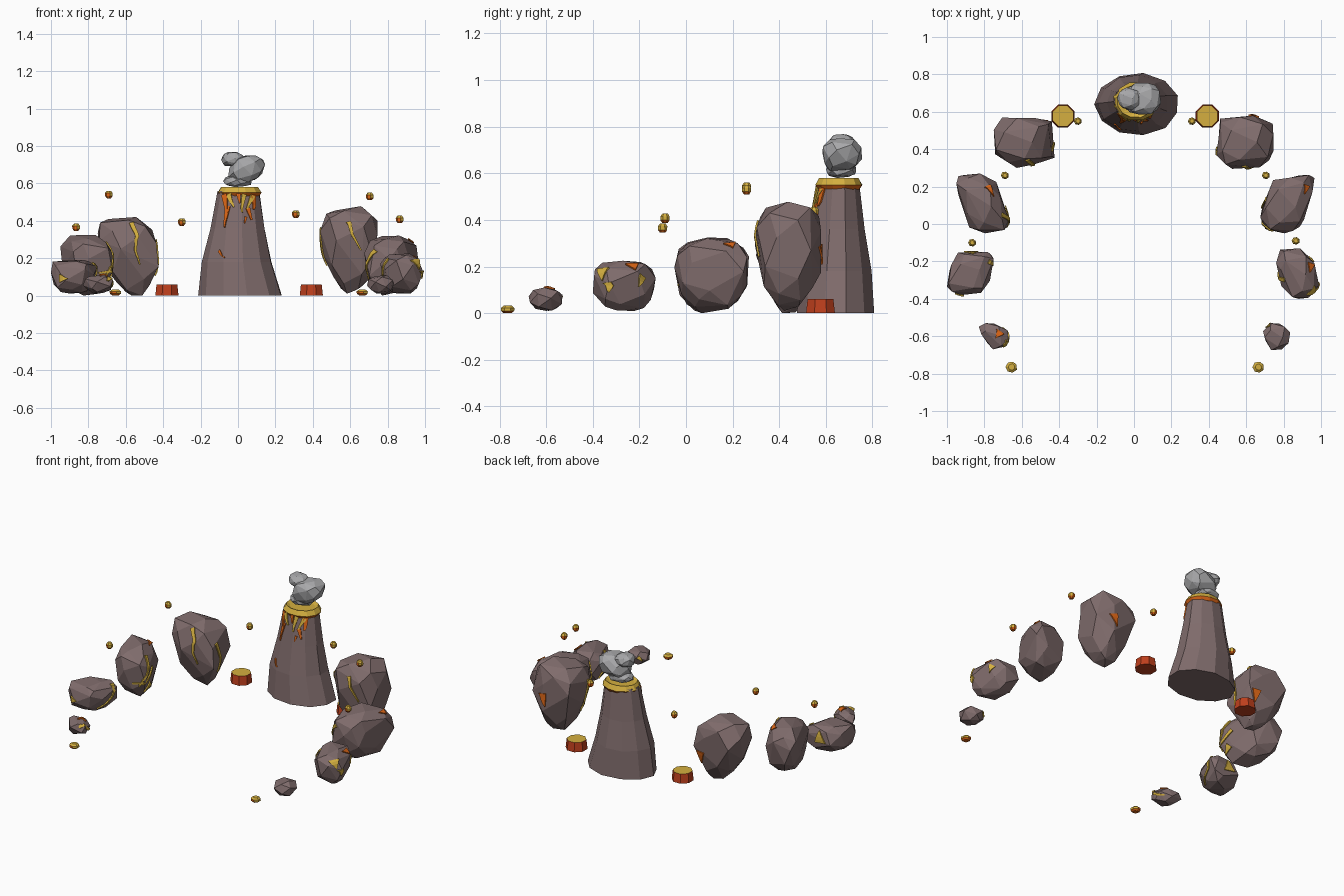
import bpy, bmesh, math, random
from mathutils import Vector
from mathutils.bvhtree import BVHTree

if "Cube" in bpy.data.objects:
    bpy.data.objects.remove(bpy.data.objects["Cube"])


def material(name, rgb):
    m = bpy.data.materials.new(name)
    m.use_nodes = True
    m.diffuse_color = (*rgb, 1)
    bsdf = m.node_tree.nodes["Principled BSDF"]
    bsdf.inputs["Base Color"].default_value = (*rgb, 1)
    bsdf.inputs["Roughness"].default_value = 0.9
    return m


ROCK = material("brown rock", (0.215, 0.15, 0.15))
GOLD = material("golden lava", (0.66, 0.43, 0.05))
ORANGE = material("orange lava", (0.70, 0.13, 0.008))
RED = material("red crust", (0.52, 0.05, 0.012))
SMOKE = material("grey smoke", (0.39, 0.39, 0.40))


def finish(name, bm, *mats):
    bmesh.ops.recalc_face_normals(bm, faces=bm.faces)
    mesh = bpy.data.meshes.new(name)
    bm.to_mesh(mesh)
    bm.free()
    for m in mats:
        mesh.materials.append(m)
    ob = bpy.data.objects.new(name, mesh)
    bpy.context.collection.objects.link(ob)
    return ob


def boulder(name, lo, hi, seed, taper=0.3, lean=0.0, shear=0.0, count=34, power=0.65, mat=ROCK):
    """Faceted convex stone fitted to a box."""
    rng = random.Random(seed)
    pts = []
    for i in range(count):
        z = 1 - 2 * (i + 0.5) / count
        a = i * 2.4 + rng.uniform(-0.25, 0.25)
        r = math.sqrt(1 - z * z)
        p = Vector((r * math.cos(a), r * math.sin(a), z))
        p = Vector([math.copysign(abs(c) ** power, c) for c in p]) * rng.uniform(0.93, 1.05)
        p.xy *= 1 - taper * max(0, -0.1 - p.z)
        p.x += shear * p.y - lean * p.z
        pts.append(p)
    low = [min(p[k] for p in pts) for k in range(3)]
    high = [max(p[k] for p in pts) for k in range(3)]
    bm = bmesh.new()
    for p in pts:
        bm.verts.new([lo[k] + (hi[k] - lo[k]) * (p[k] - low[k]) / (high[k] - low[k]) for k in range(3)])
    bmesh.ops.convex_hull(bm, input=bm.verts)
    loose = [v for v in bm.verts if not v.link_faces]
    bmesh.ops.delete(bm, geom=loose, context="VERTS")
    bmesh.ops.dissolve_limit(bm, angle_limit=0.15, verts=bm.verts, edges=bm.edges)
    return finish(name, bm, mat)


def streak(name, target, path, width, mat, taper=0.7):
    """Thin tapering strip laid over the target's surface."""
    tree = BVHTree.FromPolygons([v.co for v in target.data.vertices],
                                [p.vertices[:] for p in target.data.polygons])
    path = [Vector(p) for p in path]
    samples = [a.lerp(b, t / 4) for a, b in zip(path, path[1:]) for t in range(4)] + [path[-1]]
    bm = bmesh.new()
    rows = []
    for i, s in enumerate(samples):
        co, n, _, _ = tree.find_nearest(s)
        along = samples[min(i + 1, len(samples) - 1)] - samples[max(i - 1, 0)]
        side = along.cross(n).normalized()
        w = width * (1 - taper * i / (len(samples) - 1)) / 2
        row = []
        for sign in (-1, 1):
            c, m, _, _ = tree.find_nearest(co + side * w * sign)
            row.append(bm.verts.new(c + m * 0.005))
        rows.append(row)
    for a, b in zip(rows, rows[1:]):
        bm.faces.new((a[0], a[1], b[1], b[0]))
    ob = finish(name, bm, mat)
    mod = ob.modifiers.new("thickness", "SOLIDIFY")
    mod.thickness, mod.offset = 0.007, 0
    return ob


def rings(name, profile, sides, mats, rule, jitter=0.0):
    """Capped loft of elliptical rings (cx, cy, z, rx, ry); rule picks the slot per face."""
    rng = random.Random(sides)
    bm = bmesh.new()
    loops = []
    for cx, cy, z, rx, ry in profile:
        loop = []
        for i in range(sides):
            a = math.tau * (i + 0.5) / sides
            k = 1 + rng.uniform(-jitter, jitter)
            loop.append(bm.verts.new((cx + rx * k * math.cos(a), cy + ry * k * math.sin(a), z)))
        loops.append(loop)
    for a, b in zip(loops, loops[1:]):
        for i in range(sides):
            j = (i + 1) % sides
            bm.faces.new((a[i], a[j], b[j], b[i]))
    bm.faces.new(loops[0][::-1])
    bm.faces.new(loops[-1])
    bmesh.ops.recalc_face_normals(bm, faces=bm.faces)
    for f in bm.faces:
        f.material_index = rule(f)
    return finish(name, bm, *mats)


def top_is_second(f):
    return 1 if f.normal.z > 0.35 else 0


def upper_is_second(f):
    return 1 if f.normal.z + 0.4 * f.normal.x > 0.2 else 0


# Volcano cone with lava lip and pool
cone = rings("volcano_cone", [(0.016, 0.64, 0, 0.228, 0.165), (0, 0.645, 0.18, 0.188, 0.15),
                              (0, 0.65, 0.36, 0.147, 0.12), (0.005, 0.655, 0.56, 0.112, 0.09)],
             11, [ROCK], lambda f: 0, 0.03)
rings("lava_lip", [(0.01, 0.655, 0.53, 0.106, 0.09), (0.01, 0.655, 0.55, 0.122, 0.104),
                   (0.01, 0.655, 0.58, 0.102, 0.088), (0.01, 0.655, 0.57, 0.08, 0.07)],
      12, [ORANGE, GOLD], top_is_second, 0.02)

# Lava running down the front of the cone
drips = [((-0.095, 0.55), (-0.08, 0.45), 0.035, ORANGE), ((-0.06, 0.55), (-0.025, 0.48), 0.03, GOLD),
         ((-0.06, 0.48), (-0.09, 0.37), 0.028, ORANGE), ((0, 0.55), (0.005, 0.5), 0.025, ORANGE),
         ((0.04, 0.55), (0.025, 0.45), 0.025, GOLD), ((0.04, 0.42), (0.042, 0.39), 0.015, ORANGE),
         ((0.12, 0.55), (0.1, 0.47), 0.04, ORANGE), ((0.09, 0.54), (0.06, 0.47), 0.028, GOLD),
         ((0.055, 0.47), (0.085, 0.41), 0.025, ORANGE), ((-0.09, 0.235), (-0.07, 0.2), 0.015, ORANGE)]
for i, (a, b, w, m) in enumerate(drips):
    streak(f"lava_drip_{i + 1}", cone, [(a[0], 0.55, a[1]), (b[0], 0.52, b[1])], w, m)

# Smoke puffs
for name, lo, hi, seed, lean in (("low", (-0.08, 0.6, 0.58), (0.075, 0.73, 0.645), 3, 0),
                                 ("middle", (-0.05, 0.585, 0.605), (0.145, 0.755, 0.75), 4, -0.2),
                                 ("top", (-0.09, 0.61, 0.69), (0.03, 0.73, 0.768), 5, 0)):
    boulder(f"smoke_{name}", lo, hi, seed, 0, lean, power=0.8, mat=SMOKE)

# Lava stumps beside the cone
for side, x in (("right", -0.38), ("left", 0.392)):
    rings(f"{side}_lava_stump", [(x, 0.577, 0, 0.067, 0.067), (x, 0.577, 0.06, 0.06, 0.06)],
          8, [RED, GOLD], top_is_second)

# Ring of boulders
tall_r = boulder("right_tall_boulder", (-0.75, 0.3, 0), (-0.425, 0.57, 0.42), 11, 0.75, 0.2)
tall_l = boulder("left_tall_boulder", (0.44, 0.295, 0.01), (0.745, 0.58, 0.478), 12, 0.6, 0.05)
wide_r = boulder("right_wide_boulder", (-0.95, -0.05, 0), (-0.67, 0.27, 0.325), 13, 0.25, 0.05, -0.35)
wide_l = boulder("left_wide_boulder", (0.675, -0.05, 0), (0.965, 0.262, 0.32), 14, 0.25, 0, 0.35)
low_r = boulder("right_low_boulder", (-1, -0.38, 0.01), (-0.75, -0.15, 0.19), 15, 0.3, 0, 0.25, 28)
low_l = boulder("left_low_boulder", (0.76, -0.4, 0.01), (0.99, -0.13, 0.225), 16, 0.3, 0, -0.25, 28)
small_r = boulder("right_small_boulder", (-0.83, -0.67, 0.01), (-0.67, -0.53, 0.11), 17, 0.3, 0, -0.3, 18, 0.8)
small_l = boulder("left_small_boulder", (0.69, -0.675, 0.01), (0.835, -0.53, 0.11), 18, 0.3, 0, 0, 18, 0.8)

# Glowing cracks
cracks = [(tall_r, [(-0.56, 0.3, 0.41), (-0.54, 0.3, 0.32), (-0.545, 0.3, 0.24), (-0.52, 0.3, 0.16)]),
          (tall_r, [(-0.43, 0.4, 0.3), (-0.42, 0.43, 0.2), (-0.43, 0.42, 0.1)]),
          (tall_l, [(0.59, 0.28, 0.41), (0.61, 0.28, 0.33), (0.66, 0.3, 0.24)]),
          (tall_l, [(0.45, 0.38, 0.36), (0.43, 0.4, 0.24), (0.46, 0.42, 0.15)]),
          (wide_r, [(-0.7, 0.05, 0.29), (-0.67, 0.02, 0.2), (-0.7, -0.03, 0.1)]),
          (wide_r, [(-0.66, 0.1, 0.2), (-0.68, 0, 0.13), (-0.74, -0.05, 0.12)]),
          (wide_l, [(0.74, -0.02, 0.24), (0.69, 0, 0.17), (0.7, 0.05, 0.08)]),
          (wide_l, [(0.68, 0.14, 0.25), (0.66, 0.1, 0.15), (0.7, 0.12, 0.07)]),
          (low_r, [(-0.78, -0.2, 0.17), (-0.76, -0.22, 0.1), (-0.82, -0.3, 0.05)]),
          (low_l, [(0.8, -0.3, 0.2), (0.78, -0.28, 0.12), (0.8, -0.22, 0.05)]),
          (small_r, [(-0.7, -0.65, 0.09), (-0.68, -0.6, 0.06), (-0.7, -0.55, 0.04)])]
for i, (rock, path) in enumerate(cracks):
    streak(f"glowing_crack_{i + 1}", rock, path, 0.024, GOLD)

# Triangular lava patches: rock, wide end, pointed end, width
patches = [(low_l, (0.95, -0.36, 0.2), (0.97, -0.36, 0.14), 0.07, GOLD),
           (low_l, (0.98, -0.33, 0.13), (0.98, -0.33, 0.09), 0.05, GOLD),
           (low_l, (0.95, -0.21, 0.2), (0.94, -0.26, 0.21), 0.045, ORANGE),
           (low_l, (0.95, -0.18, 0.16), (0.97, -0.2, 0.11), 0.04, GOLD),
           (low_r, (-0.96, -0.38, 0.09), (-0.91, -0.38, 0.09), 0.045, GOLD),
           (low_r, (-0.87, -0.14, 0.09), (-0.86, -0.15, 0.17), 0.08, GOLD),
           (small_r, (-0.71, -0.57, 0.11), (-0.74, -0.61, 0.11), 0.05, ORANGE),
           (small_l, (0.72, -0.53, 0.08), (0.7, -0.55, 0.05), 0.03, GOLD),
           (wide_r, (-0.78, 0.22, 0.32), (-0.74, 0.15, 0.31), 0.04, ORANGE),
           (wide_r, (-0.67, 0.07, 0.1), (-0.7, 0.02, 0.06), 0.05, GOLD),
           (wide_l, (0.94, 0.21, 0.31), (0.92, 0.16, 0.31), 0.04, ORANGE),
           (tall_r, (-0.49, 0.56, 0.2), (-0.49, 0.54, 0.12), 0.06, ORANGE),
           (tall_l, (0.64, 0.58, 0.29), (0.62, 0.58, 0.21), 0.06, ORANGE)]
for i, (rock, a, b, w, m) in enumerate(patches):
    streak(f"lava_patch_{i + 1}", rock, [a, b], w, m, 0.95)

# Floating embers and the two ground pebbles
embers = [(-0.69, 0.26, 0.54), (-0.865, -0.1, 0.365), (-0.3, 0.55, 0.393),
          (0.31, 0.55, 0.435), (0.705, 0.26, 0.53), (0.865, -0.09, 0.407),
          (-0.655, -0.765, 0.016), (0.665, -0.765, 0.016)]
for i, (x, y, z) in enumerate(embers):
    r, h = (0.022, 0.02) if z > 0.1 else (0.032, 0.016)
    rings(f"ember_{i + 1}", [(x, y, z + h * t, r * k, r * k) for t, k in
                             ((-1, 0.55), (-0.4, 0.95), (0.4, 0.95), (1, 0.55))],
          7, [ORANGE, GOLD], upper_is_second, 0.06)
